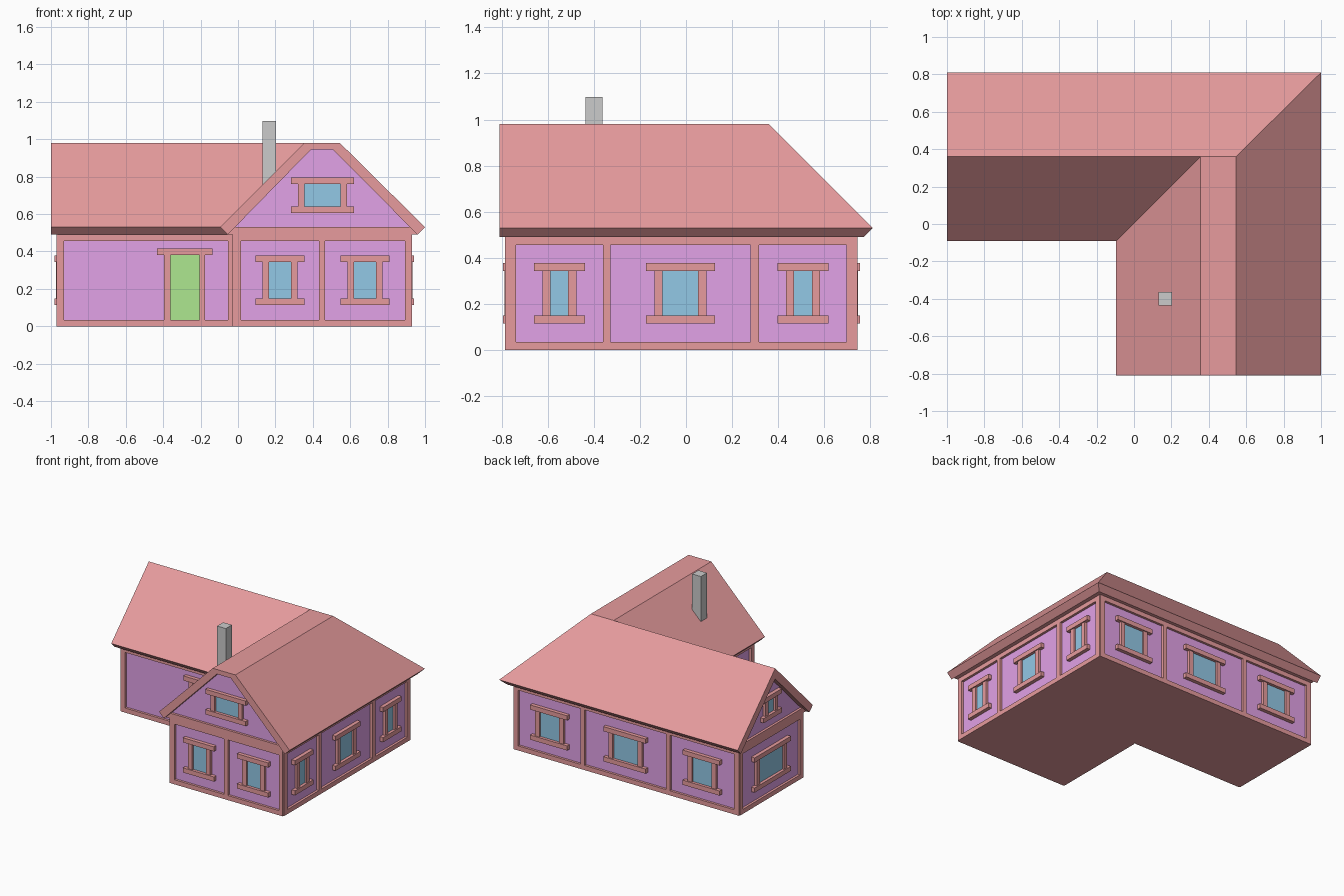
import bpy, bmesh
from math import radians
from mathutils import Matrix, Vector

if "Cube" in bpy.data.objects:
    bpy.data.objects.remove(bpy.data.objects["Cube"])


def material(name, rgb):
    m = bpy.data.materials.new(name)
    m.diffuse_color = (*rgb, 1)
    m.use_nodes = True
    m.node_tree.nodes["Principled BSDF"].inputs["Base Color"].default_value = m.diffuse_color
    return m


RED = material("red_wood", (0.80, 0.33, 0.34))
PINK = material("magenta_plaster", (0.76, 0.36, 0.80))
BLUE = material("blue_glass", (0.29, 0.58, 0.79))
GREEN = material("green_door", (0.42, 0.80, 0.28))


def finish(name, bm, mat=None):
    bmesh.ops.recalc_face_normals(bm, faces=bm.faces)
    me = bpy.data.meshes.new(name)
    bm.to_mesh(me)
    bm.free()
    ob = bpy.data.objects.new(name, me)
    bpy.context.collection.objects.link(ob)
    if mat:
        me.materials.append(mat)
    return ob


def boxes(name, items, mat=None, frame=Matrix()):
    """One object from boxes (x0, x1, y0, y1, z0, z1) placed in a wall frame."""
    bm = bmesh.new()
    for x0, x1, y0, y1, z0, z1 in items:
        mid = Matrix.Translation(((x0 + x1) / 2, (y0 + y1) / 2, (z0 + z1) / 2))
        size = Matrix.Diagonal((x1 - x0, y1 - y0, z1 - z0, 1))
        bmesh.ops.create_cube(bm, size=1, matrix=frame @ mid @ size)
    return finish(name, bm, mat)


def prism(name, pts, vec, mat):
    bm = bmesh.new()
    f = bm.faces.new([bm.verts.new(p) for p in pts])
    new = bmesh.ops.extrude_face_region(bm, geom=[f])["geom"]
    bmesh.ops.translate(bm, vec=vec, verts=[v for v in new if isinstance(v, bmesh.types.BMVert)])
    return finish(name, bm, mat)


def ell(x0, x1, xi, y0, y1, yi, z):
    return [(xi, y0, z), (x1, y0, z), (x1, y1, z), (x0, y1, z), (x0, yi, z), (xi, yi, z)]


def wall_frame(x, y, deg):
    """Local x runs along the wall, local -y points outward."""
    return Matrix.Translation((x, y, 0)) @ Matrix.Rotation(radians(deg), 4, "Z")


REC = 0.018      # depth of the panels behind the frame face


def window(name, fr, c, w, z0=0.15, z1=0.343, jamb=0.035, sill=0.037, t=0.035):
    a, b = w + jamb, w + jamb + sill
    boxes(name + "_trim", [
        (c - a, c - w, -0.002, REC + 0.01, z0, z1),
        (c + w, c + a, -0.002, REC + 0.01, z0, z1),
        (c - b, c + b, -0.01, REC + 0.01, z1, z1 + t),
        (c - b, c + b, -0.01, REC + 0.01, z0 - t, z0)], RED, fr)
    boxes(name + "_glass", [(c - w, c + w, REC - 0.006, REC + 0.01, z0, z1)], BLUE, fr)


# walls: frame, posts along the wall, windows (centre, glass half width)
WALLS = {
    "front_wing": (wall_frame(0, -.785, 0),
                   [(-.024, .016), (.433, .465), (.893, .924)],
                   [(.2245, .058), (.679, .058)]),
    "right": (wall_frame(.93, 0, 90),
              [(-.779, -.738), (-.36, -.328), (.28, .317), (.697, .739)],
              [(-.549, .038), (-.024, .077), (.507, .039)]),
    "back": (wall_frame(0, .745, 180),
             [(-.924, -.885), (-.361, -.329), (.354, .386), (.925, .964)],
             [(-.623, .083), (.0125, .105), (.655, .083)]),
    "left": (wall_frame(-.97, 0, 270),
             [(-.739, -.70), (-.02, .019)], [(-.36, .145)]),
    "inner_side": (wall_frame(-.03, 0, 270), [(.03, .06), (.74, .779)], []),
    "inner_front": (wall_frame(0, -.025, 0), [(-.964, -.93), (-.054, -.03)], []),
}
for name, (fr, posts, wins) in WALLS.items():
    u0, u1 = posts[0][0], posts[-1][1]
    rails = [(u0, u1, 0, .03, 0, .035), (u0, u1, 0, .03, .456, .49)]
    boxes(name + "_wall_frame",
          rails + [(a, b, 0, .03, .035, .456) for a, b in posts], RED, fr)
    for i, (c, w) in enumerate(wins):
        window(f"{name}_window_{i + 1}", fr, c, w)

# plastered wall core and floor
prism("wall_core", ell(-.97 + REC, .93 - REC, -.03 + REC, -.785 + REC, .745 - REC, -.025 + REC, .01),
      (0, 0, .48), PINK)
prism("floor", ell(-.964, .924, -.024, -.779, .739, -.019, 0), (0, 0, .03), RED)

# door with jambs and lintel
fr = WALLS["inner_front"][0]
boxes("door", [(-.362, -.207, REC - .006, REC + .01, .035, .38)], GREEN, fr)
boxes("door_trim", [(-.395, -.362, -.002, .03, .035, .38), (-.207, -.176, -.002, .03, .035, .38),
                    (-.433, -.137, -.01, .03, .38, .415)], RED, fr)

# eave plate, which is also the beam under each gable
prism("eave_plate", ell(-.97, .96, -.055, -.785, .77, -.05, .49), (0, 0, .04), RED)

# gable panels and windows
prism("front_gable", [(-.055, -.785 + REC, .49), (.96, -.785 + REC, .49),
                      (.507, -.785 + REC, .945), (.39, -.785 + REC, .945)], (0, .03, 0), PINK)
prism("left_gable", [(-.97 + REC, -.05, .49), (-.97 + REC, .77, .49), (-.97 + REC, .36, .90)],
      (.03, 0, 0), PINK)
window("front_gable_window", WALLS["front_wing"][0], .452, .097, .641, .761)
window("left_gable_window", WALLS["left"][0], -.36, .042, .635, .745, .033, .035)

# roof slab: outer and inner skins of the L-shaped roof joined by a rim
outer = ell(-1, 1, -.095, -.81, .81, -.09, .53) + [
    (.355, -.81, .98), (.545, -.81, .98), (.545, .36, .98), (.355, .36, .98), (-1, .36, .98)]
inner = ell(-1, .96, -.055, -.81, .77, -.05, .49) + [
    (.39, -.81, .945), (.507, -.81, .945), (.507, .36, .92), (.39, .36, .92), (-1, .36, .90)]
skin = [(0, 5, 9, 6), (6, 9, 8, 7), (1, 7, 8, 2), (2, 8, 9, 10, 3), (4, 10, 9, 5)]
rim = [0, 6, 7, 1, 2, 3, 10, 4, 5]
bm = bmesh.new()
vo = [bm.verts.new(p) for p in outer]
vi = [bm.verts.new(p) for p in inner]
for f in skin:
    bm.faces.new([vo[i] for i in f])
    bm.faces.new([vi[i] for i in reversed(f)])
for a, b in zip(rim, rim[1:] + rim[:1]):
    bm.faces.new([vo[a], vo[b], vi[b], vi[a]])
finish("roof", bm, RED)

# chimney
boxes("chimney", [(.13, .203, -.436, -.363, .68, 1.097)])
